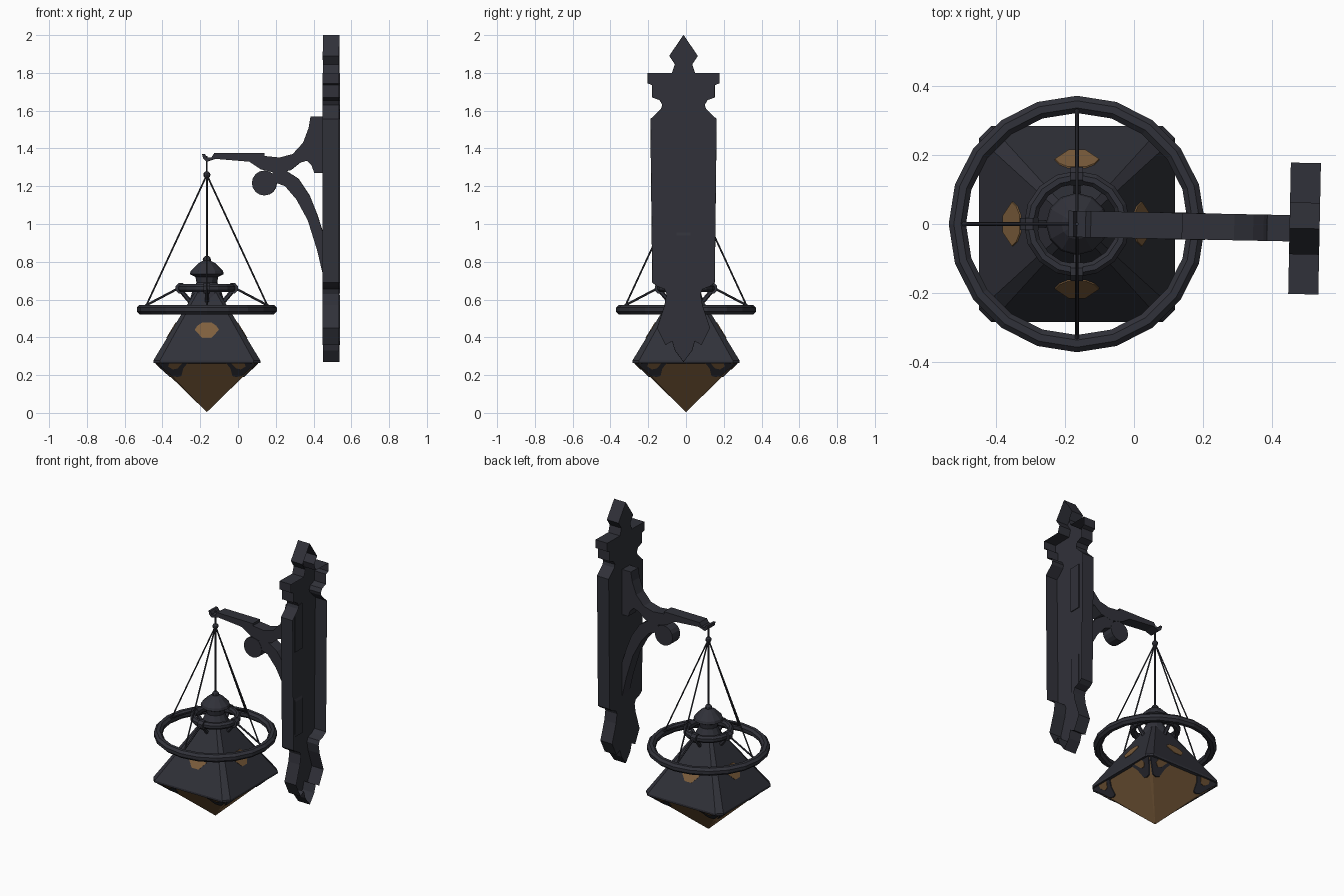
import bpy, bmesh, math
from mathutils import Vector, Matrix

if "Cube" in bpy.data.objects:
    bpy.data.objects.remove(bpy.data.objects["Cube"])

LX = -0.165                      # lantern axis
AXIS = Matrix.Translation((LX, 0, 0))
# wall bracket is turned very slightly about the lantern axis
BRACKET = AXIS @ Matrix.Rotation(-0.02, 4, 'Z') @ AXIS.inverted()


def material(name, col):
    m = bpy.data.materials.new(name)
    m.diffuse_color = (*col, 1)
    m.use_nodes = True
    m.node_tree.nodes["Principled BSDF"].inputs["Base Color"].default_value = m.diffuse_color
    return m


IRON = material("dark_iron", (0.030, 0.031, 0.041))
AMBER = material("amber_glass", (0.21, 0.115, 0.047))


def finish(bm, name, mat, matrix=None, fix=True):
    if fix:
        bmesh.ops.recalc_face_normals(bm, faces=bm.faces[:])
    me = bpy.data.meshes.new(name)
    bm.to_mesh(me)
    bm.free()
    me.materials.append(mat)
    ob = bpy.data.objects.new(name, me)
    bpy.context.collection.objects.link(ob)
    if matrix is not None:
        ob.matrix_world = matrix
    return ob


def loft(bm, rings, close=False, caps=True):
    """Skin a list of equally long point rings."""
    vs = [[bm.verts.new(p) for p in r] for r in rings]
    n = len(vs[0])
    pairs = list(zip(vs, vs[1:])) + ([(vs[-1], vs[0])] if close else [])
    for a, b in pairs:
        for i in range(n):
            j = (i + 1) % n
            bm.faces.new((a[i], a[j], b[j], b[i]))
    if caps and not close:
        bm.faces.new(vs[0][::-1])
        bm.faces.new(vs[-1])


def circle(r, z, n):
    return [(r * math.cos(2 * math.pi * i / n), r * math.sin(2 * math.pi * i / n), z) for i in range(n)]


def square(h, c, z):
    """Square ring with cut corners."""
    d = h - c
    return [(h, -d, z), (h, d, z), (d, h, z), (-d, h, z),
            (-h, d, z), (-h, -d, z), (-d, -h, z), (d, -h, z)]


def extrude_xz(name, pts, half):
    bm = bmesh.new()
    loft(bm, [[(x, s * half, z) for x, z in pts] for s in (-1, 1)])
    return finish(bm, name, IRON, BRACKET)


def torus(name, big, prof, n):
    bm = bmesh.new()
    loft(bm, [circle(big + r, z, n) for r, z in prof], close=True)
    return finish(bm, name, IRON, AXIS)


def rod(name, a, b, r):
    a, b = Vector(a), Vector(b)
    bm = bmesh.new()
    bmesh.ops.create_cone(bm, cap_ends=True, segments=6, radius1=r, radius2=r, depth=(b - a).length)
    q = (b - a).to_track_quat('Z', 'Y').to_matrix().to_4x4()
    return finish(bm, name, IRON, AXIS @ Matrix.Translation((a + b) / 2) @ q)


def ball(name, z, r):
    bm = bmesh.new()
    bmesh.ops.create_uvsphere(bm, u_segments=8, v_segments=6, radius=r)
    return finish(bm, name, IRON, AXIS @ Matrix.Translation((0, 0, z)))


def quarter(k):
    return AXIS @ Matrix.Rotation(k * math.pi / 2, 4, 'Z')


def face_plate(name, pts, depth, out, mat, k):
    """Thin plate on one lantern face; depth(z) is the face's distance from the axis."""
    bm = bmesh.new()
    loft(bm, [[(u, -depth(z) - o, z) for u, z in pts] for o in (-0.002, out)])
    return finish(bm, name, mat, quarter(k))


# ---- wall plate: ornamental outline, hollow at the back ----
edge = [(.075, 1.89), (.045, 1.845), (.06, 1.80), (.19, 1.80), (.19, 1.745), (.165, 1.735),
        (.165, 1.67), (.125, 1.655), (.112, 1.63), (.118, 1.61), (.175, 1.555), (.165, .69),
        (.14, .67), (.10, .655), (.09, .63), (.10, .57), (.14, .45), (.095, .36), (.06, .38),
        (.045, .33)]
outline = [(0, 2.0)] + edge + [(0, .27)] + [(-y, z) for y, z in reversed(edge)]
bm = bmesh.new()
front, back = [[bm.verts.new((x, y, z)) for y, z in outline] for x in (.45, .537)]
bm.faces.new(front)
for i in range(len(front)):
    j = (i + 1) % len(front)
    bm.faces.new((front[j], front[i], back[i], back[j]))
finish(bm, "wall_plate", IRON, BRACKET, fix=True)

# ---- arm with hook, brace and scroll ----
extrude_xz("arm", [
    (-.19, 1.37), (-.175, 1.37), (-.165, 1.352), (-.14, 1.352), (-.125, 1.375), (.14, 1.375),
    (.14, 1.36), (.22, 1.352), (.29, 1.37), (.345, 1.43), (.375, 1.51), (.385, 1.57), (.455, 1.57),
    (.455, 1.27), (.405, 1.27), (.39, 1.31), (.365, 1.335), (.33, 1.325), (.28, 1.285),
    (.20, 1.27), (.12, 1.29), (.06, 1.33), (-.12, 1.345), (-.14, 1.338), (-.165, 1.33),
    (-.183, 1.345)], .038)
extrude_xz("brace", [
    (.19, 1.29), (.25, 1.285), (.32, 1.24), (.38, 1.15), (.42, 1.05), (.455, .94), (.455, .71),
    (.42, .86), (.37, 1.02), (.31, 1.13), (.25, 1.20), (.17, 1.23)], .037)
extrude_xz("scroll", [(.14 + x, 1.217 + y) for x, y, _ in circle(.066, 0, 16)], .039)

# ---- hanger ----
rod("hook_link", (0, 0, 1.25), (0, 0, 1.36), .005)
rod("centre_rod", (0, 0, .80), (0, 0, 1.26), .006)
ball("hanger_knot", 1.26, .019)
ball("cap_knob", .81, .022)

# ---- big ring and collar ring ----
octo = [(.027 * math.cos(a), .027 * math.sin(a)) for a in [math.pi / 8 + i * math.pi / 4 for i in range(8)]]
torus("outer_ring", .346, [(r, .547 + z) for r, z in octo], 20)
torus("collar_ring", .135, [(r * .75, .66 + z * .85) for r, z in octo], 16)

# ---- roof: pyramid with cut corners and a short rim ----
bm = bmesh.new()
loft(bm, [square(.25, .03, .26), square(.283, .035, .265), square(.283, .035, .278), square(.057, .015, .65)])
finish(bm, "roof", IRON, AXIS)

# ---- cap ----
bm = bmesh.new()
loft(bm, [circle(r, z, 12) for r, z in
          [(.09, .60), (.075, .65), (.055, .69), (.06, .72), (.09, .735), (.085, .752),
           (.045, .792), (.012, .81)]])
finish(bm, "cap", IRON, AXIS)

# ---- glass: inverted pyramid ----
bm = bmesh.new()
loft(bm, [square(.001, .0003, 0.005), square(.27, .02, .268)])
finish(bm, "glass", AMBER, AXIS)

# ---- parts repeated on the four sides ----
roof_depth = lambda z: .283 - (z - .278) * .607
glass_depth = lambda z: .001 + (z - .005) * 1.023
fan = [(-.025, .397), (.025, .397), (.064, .44), (.05, .462), (.025, .478),
       (-.025, .478), (-.05, .462), (-.064, .44)]
corner = [(.10, .266), (.125, .235), (.135, .195), (.155, .19), (.185, .195), (.262, .262)]
spot = [(.13, .262), (.155, .235), (.18, .23), (.205, .245), (.20, .262)]
for k in range(4):
    d = Matrix.Rotation(k * math.pi / 2, 3, 'Z')
    rod(f"wire_{k}", (0, 0, 1.26), d @ Vector((.32, 0, .57)), .0045)
    rod(f"strut_{k}", d @ Vector((.33, 0, .565)), d @ Vector((.15, 0, .66)), .006)
    # clip holding the collar ring
    bm = bmesh.new()
    hexa = [(.138 + .029 * math.cos(i * math.pi / 4 + .39), .66 + .03 * math.sin(i * math.pi / 4 + .39)) for i in range(8)]
    loft(bm, [[(x, y, z) for x, z in hexa] for y in (-.018, .018)])
    finish(bm, f"clip_{k}", IRON, quarter(k))
    rod(f"clip_stem_{k}", d @ Vector((.14, 0, .65)), d @ Vector((.085, 0, .585)), .012)
    face_plate(f"roof_window_{k}", fan, roof_depth, .004, AMBER, k)
    for s in (-1, 1):
        face_plate(f"corner_bracket_{k}_{s}", [(s * u, z) for u, z in corner], glass_depth, .007, IRON, k)
        face_plate(f"corner_pane_{k}_{s}", [(s * u, z) for u, z in spot], glass_depth, .010, AMBER, k)
